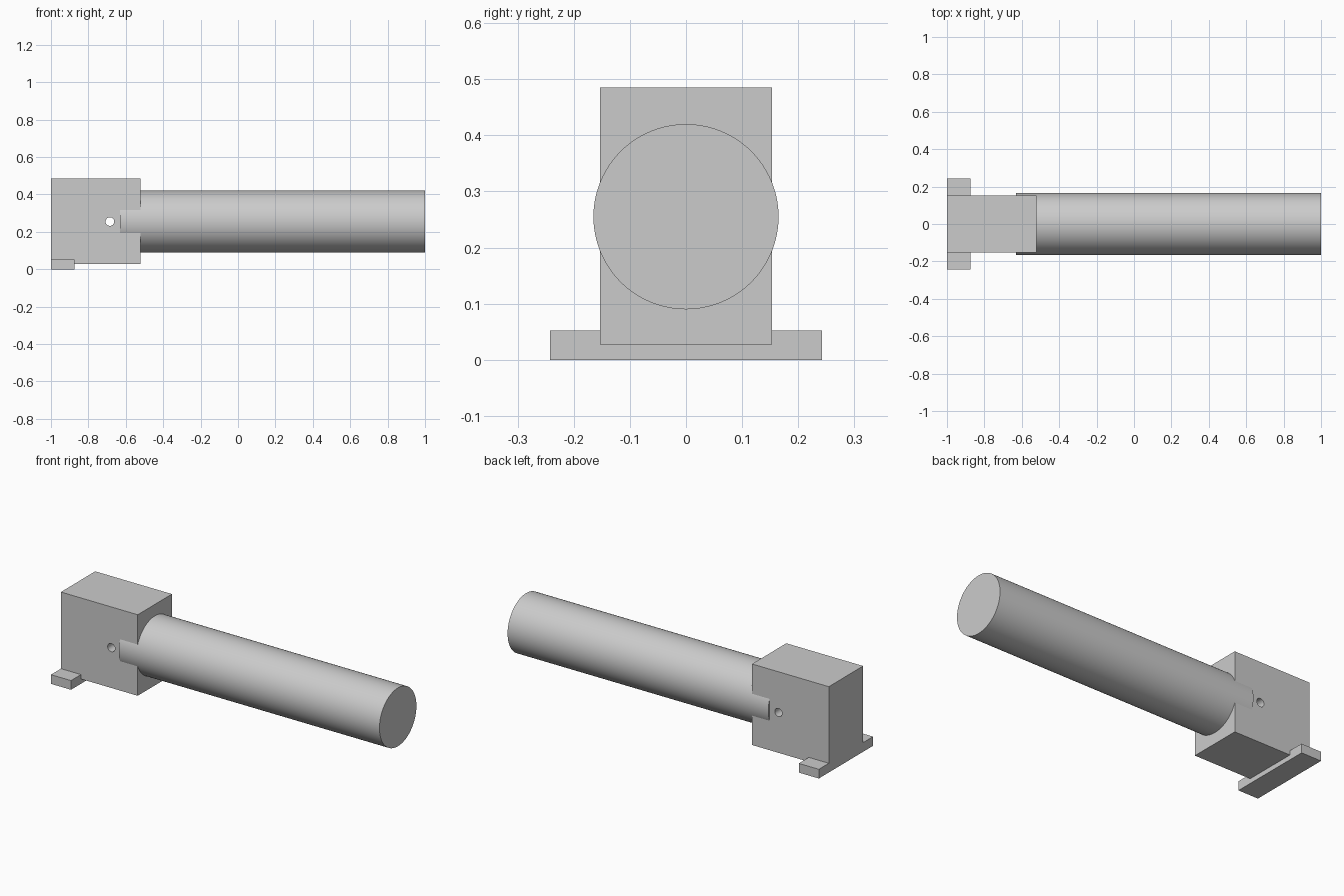
import bpy
from math import radians

old = bpy.data.objects.get("Cube")
if old:
    bpy.data.objects.remove(old, do_unlink=True)

grey = bpy.data.materials.new("light grey")
grey.use_nodes = True
colour = (0.6, 0.6, 0.6, 1)
grey.diffuse_color = colour
grey.node_tree.nodes["Principled BSDF"].inputs["Base Color"].default_value = colour

AXIS_Z = 0.255


def finish(name):
    obj = bpy.context.object
    obj.name = name
    obj.data.materials.append(grey)
    bpy.ops.object.transform_apply(location=False, rotation=True, scale=True)
    return obj


def box(name, x, y, z):
    """Box from its (low, high) range on each axis."""
    ranges = (x, y, z)
    bpy.ops.mesh.primitive_cube_add(size=1, location=[(a + b) / 2 for a, b in ranges])
    bpy.context.object.scale = [b - a for a, b in ranges]
    return finish(name)


def rod(name, radius, length, location, rotation, sides):
    bpy.ops.mesh.primitive_cylinder_add(vertices=sides, radius=radius, depth=length,
                                        location=location, rotation=rotation)
    return finish(name)


def smooth(obj):
    bpy.ops.object.select_all(action="DESELECT")
    obj.select_set(True)
    bpy.context.view_layer.objects.active = obj
    bpy.ops.object.shade_smooth_by_angle(angle=radians(30))


# Long round bar, its end sunk into the block and bulging out of both sides
start, end = -0.63, 1.0
bar = rod("round_bar", 0.165, end - start, ((start + end) / 2, 0, AXIS_Z),
          (0, radians(90), 0), 128)
smooth(bar)

# Mounting block with a pin hole drilled from front to back
block = box("mounting_block", (-1, -0.52), (-0.153, 0.153), (0.027, 0.485))
drill = rod("pin_hole_cutter", 0.023, 0.6, (-0.685, 0, AXIS_Z), (radians(90), 0, 0), 48)
drill.hide_render = True
cut = block.modifiers.new("pin_hole", "BOOLEAN")
cut.operation = "DIFFERENCE"
cut.solver = "EXACT"
cut.object = drill
bpy.context.view_layer.objects.active = block
bpy.ops.object.modifier_apply(modifier=cut.name)
bpy.data.objects.remove(drill, do_unlink=True)
smooth(block)

# Crosswise foot under the end of the block
box("foot_plate", (-1, -0.875), (-0.242, 0.242), (0, 0.052))
